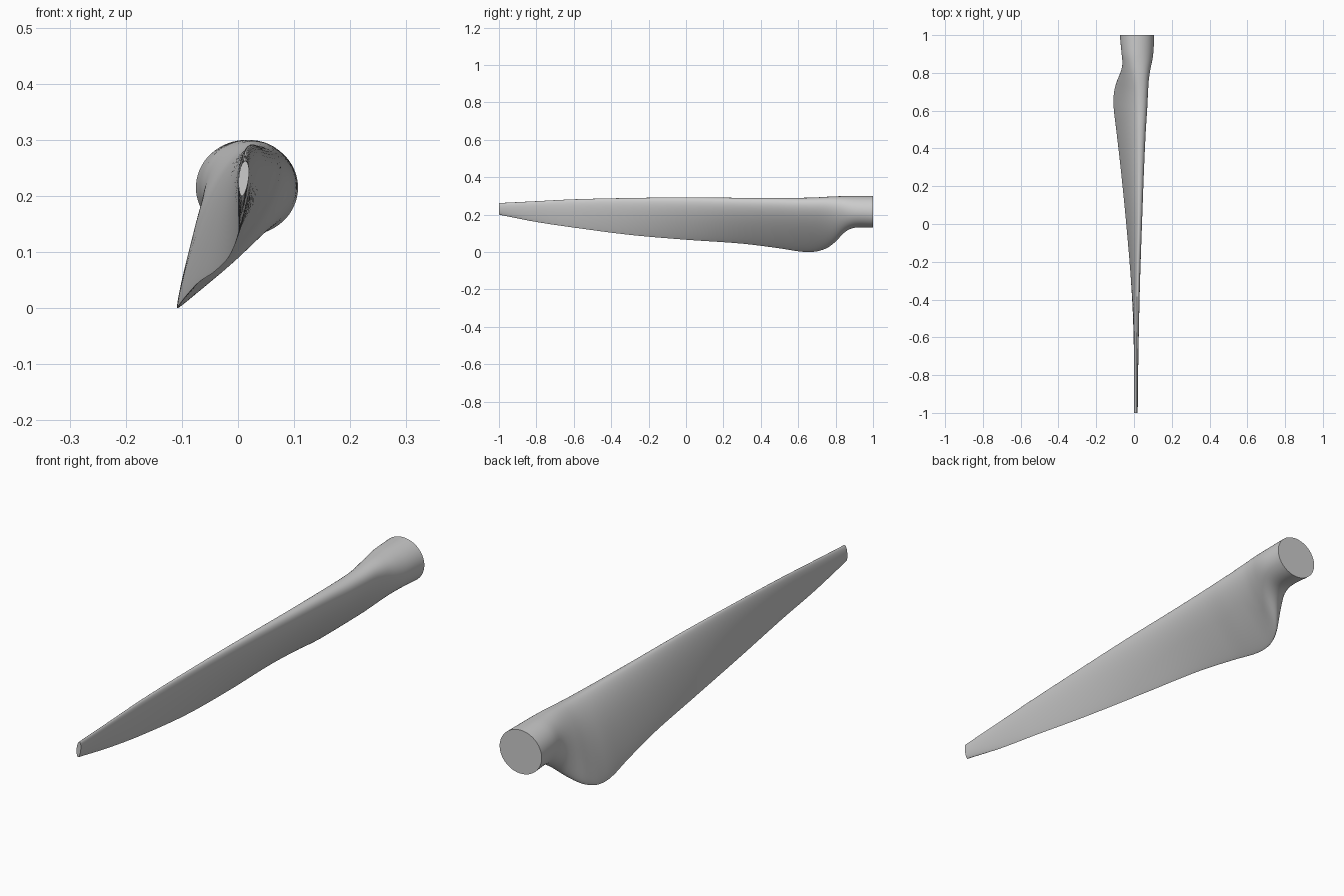
import bpy, bmesh, math

if "Cube" in bpy.data.objects:
    bpy.data.objects.remove(bpy.data.objects["Cube"])

# Blade stations: y, top z, bottom z, x at top, x at bottom, left bulge, right bulge, roundness
STATIONS = [
    (-1.00, .262, .200, .013, .007, .009, .009, .80),
    (-0.80, .272, .161, .014, .003, .009, .011, .35),
    (-0.60, .282, .131, .015, .000, .010, .014, .15),
    (-0.30, .289, .092, .019, -.016, .011, .021, .10),
    (0.00, .292, .066, .024, -.041, .014, .032, .10),
    (0.30, .290, .045, .027, -.071, .021, .047, .10),
    (0.50, .290, .020, .029, -.094, .028, .060, .12),
    (0.60, .290, .004, .030, -.106, .033, .069, .14),
    (0.66, .291, .000, .030, -.108, .036, .073, .16),
    (0.71, .293, .006, .030, -.102, .041, .076, .22),
    (0.76, .296, .025, .028, -.083, .049, .080, .35),
    (0.80, .298, .056, .026, -.052, .058, .083, .50),
    (0.85, .299, .107, .022, -.008, .070, .085, .75),
    (0.90, .300, .130, .018, .012, .081, .087, .95),
    (1.00, .300, .130, .016, .016, .091, .091, 1.0),
]
RINGS, SIDES = 120, 64


def slope(i, k):
    a, b = STATIONS[max(i - 1, 0)], STATIONS[min(i + 1, len(STATIONS) - 1)]
    return (b[k] - a[k]) / (b[0] - a[0])


def station_at(y):
    """Smooth Hermite interpolation between stations."""
    i = max(j for j in range(len(STATIONS) - 1) if STATIONS[j][0] <= y + 1e-9)
    a, b = STATIONS[i], STATIONS[i + 1]
    h = b[0] - a[0]
    t = (y - a[0]) / h
    return [(2*t**3 - 3*t**2 + 1) * a[k] + (t**3 - 2*t**2 + t) * h * slope(i, k)
            + (3*t**2 - 2*t**3) * b[k] + (t**3 - t**2) * h * slope(i + 1, k)
            for k in range(1, 8)]


def half_thickness(u, roundness):
    """Blend from an airfoil thickness curve to a circle."""
    foil = 2 * (1.4845*math.sqrt(u) - .63*u - 1.758*u**2 + 1.4215*u**3 - .518*u**4)
    circle = 2 * math.sqrt(max(u * (1 - u), 0))
    return foil * (1 - roundness) + circle * roundness


# Loft the rings from tip to root and cap both ends
bm = bmesh.new()
rings = []
for r in range(RINGS + 1):
    y = -1 + 2 * r / RINGS
    zt, zb, xt, xb, left, right, rnd = station_at(y)
    ring = []
    for s in range(SIDES):
        a = 2 * math.pi * s / SIDES
        u = (1 - math.cos(a)) / 2
        side = right if s < SIDES / 2 else -left
        x = xt + (xb - xt) * u
        if s not in (0, SIDES // 2):
            x += side * half_thickness(u, rnd)
        ring.append(bm.verts.new((x, y, zt + (zb - zt) * u)))
    rings.append(ring)
for a, b in zip(rings, rings[1:]):
    for s in range(SIDES):
        n = (s + 1) % SIDES
        bm.faces.new((a[s], a[n], b[n], b[s]))
bm.faces.new(rings[0])
bm.faces.new(rings[-1])
bmesh.ops.recalc_face_normals(bm, faces=bm.faces)

mesh = bpy.data.meshes.new("turbine_blade")
bm.to_mesh(mesh)
bm.free()
blade = bpy.data.objects.new("turbine_blade", mesh)
bpy.context.collection.objects.link(blade)
bpy.context.view_layer.objects.active = blade
blade.select_set(True)
bpy.ops.object.shade_smooth_by_angle(angle=math.radians(50))
